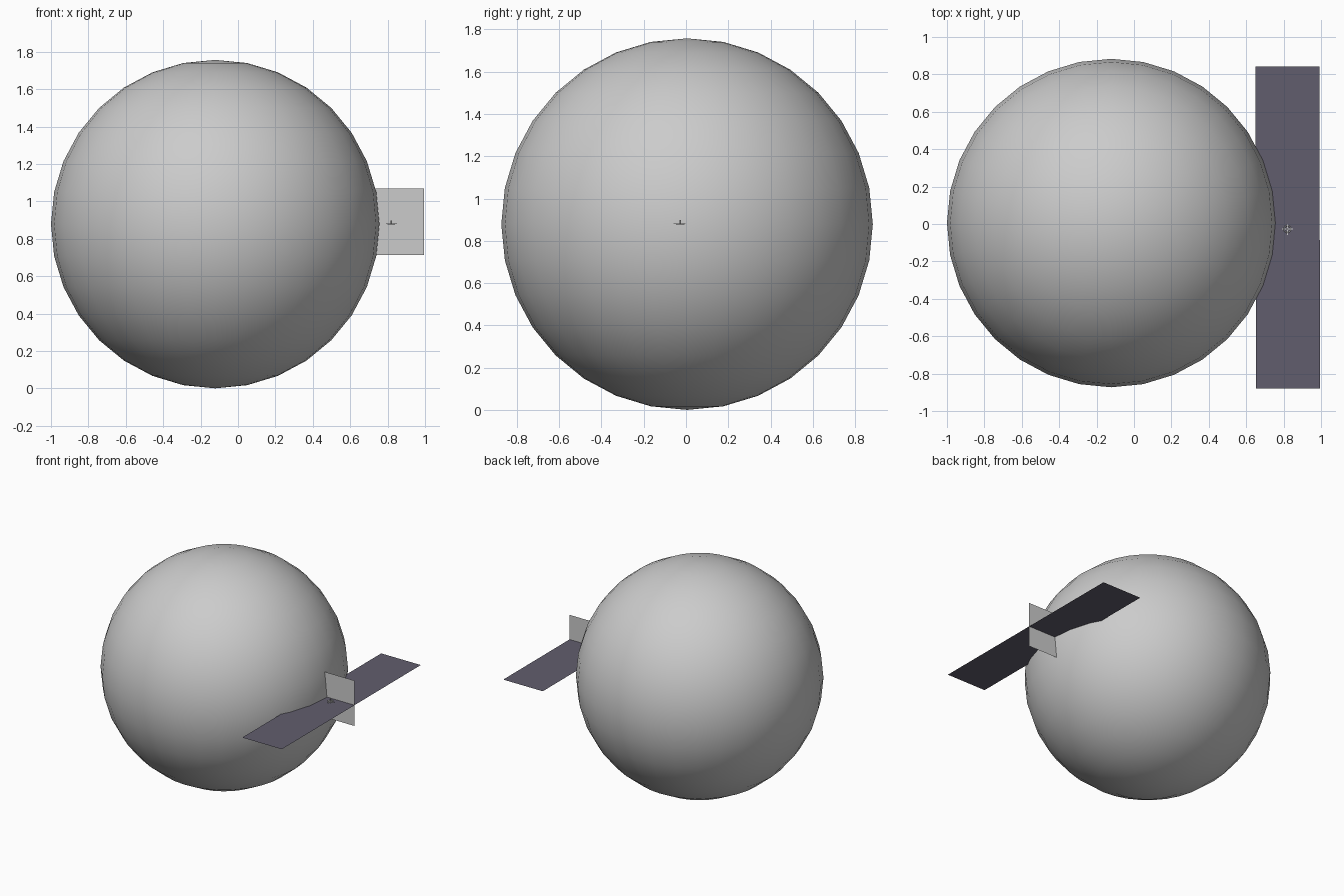
import bpy
from math import radians

if "Cube" in bpy.data.objects:
    bpy.data.objects.remove(bpy.data.objects["Cube"])

CX, CY, CZ = -0.122, 0.005, 0.879
R = 0.878


def name_it(name):
    ob = bpy.context.object
    ob.name = name
    return ob


def panel(name, loc, size, rot):
    bpy.ops.mesh.primitive_plane_add(size=1, location=loc, rotation=rot)
    ob = name_it(name)
    ob.scale = (size[0], size[1], 1)
    return ob


def box(name, loc, dims):
    bpy.ops.mesh.primitive_cube_add(size=1, location=loc)
    ob = name_it(name)
    ob.scale = dims
    return ob


# Big smooth globe
bpy.ops.mesh.primitive_uv_sphere_add(segments=32, ring_count=16, radius=R,
                                     location=(CX, CY, CZ))
globe = name_it("globe")
bpy.ops.object.shade_smooth()

# Long dark horizontal panel, turned very slightly about z
dark = bpy.data.materials.new("dark_panel")
dark.diffuse_color = (0.12, 0.11, 0.155, 1)
dark.use_nodes = True
dark.node_tree.nodes["Principled BSDF"].inputs["Base Color"].default_value = dark.diffuse_color
long_panel = panel("long_panel", (0.822, -0.018, 0.877), (0.342, 1.722),
                   (0, 0, radians(0.1)))
long_panel.data.materials.append(dark)

# Upright square panel crossing it
panel("upright_panel", (0.822, 0.022, 0.892), (0.345, 0.355), (radians(90), 0, 0))

# Tiny station resting on the long panel: ring, deck arms, mast
SX, SY, SZ = 0.82, -0.027, 0.88
bpy.ops.mesh.primitive_torus_add(major_radius=0.018, minor_radius=0.003,
                                 major_segments=16, minor_segments=6,
                                 location=(SX, SY, SZ))
name_it("station_ring")
box("station_arm_x", (SX, SY, SZ), (0.06, 0.006, 0.003))
box("station_arm_y", (SX, SY - 0.003, SZ), (0.006, 0.056, 0.003))
bpy.ops.mesh.primitive_cylinder_add(vertices=8, radius=0.004, depth=0.02,
                                    location=(SX, SY, SZ + 0.009))
name_it("station_mast")
